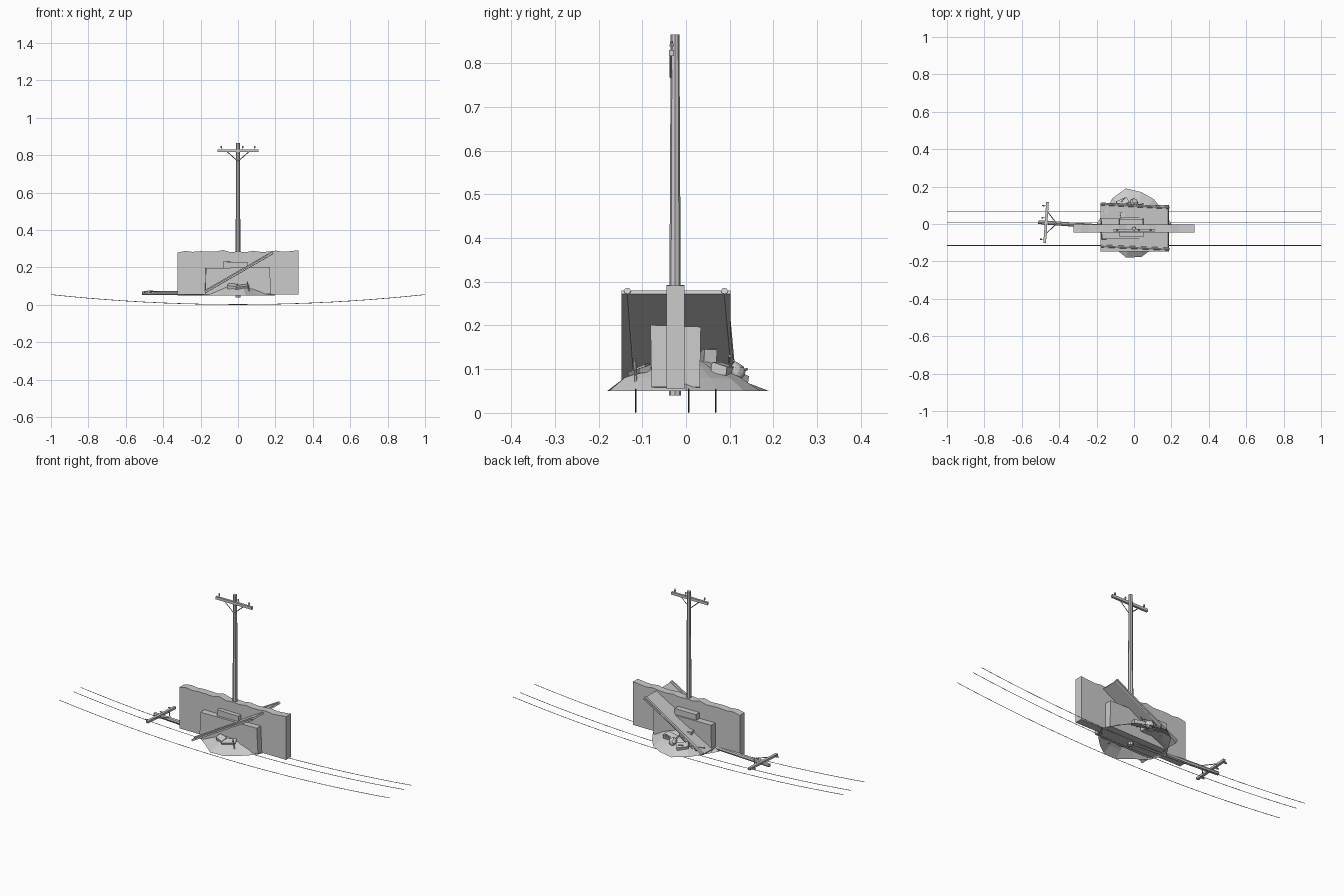
import bpy, bmesh, math, random
from mathutils import Vector, Matrix

if "Cube" in bpy.data.objects:
    bpy.data.objects.remove(bpy.data.objects["Cube"])

random.seed(4)


def finish(name, bm, matrix=None):
    bmesh.ops.recalc_face_normals(bm, faces=bm.faces[:])
    if matrix is not None:
        bm.transform(matrix)
    me = bpy.data.meshes.new(name)
    bm.to_mesh(me)
    bm.free()
    ob = bpy.data.objects.new(name, me)
    bpy.context.collection.objects.link(ob)
    return ob


def add_box(bm, loc, size, rot=(0, 0, 0), jitter=0.0):
    m = Matrix.Translation(loc)
    for a, ax in zip(rot, "XYZ"):
        m = m @ Matrix.Rotation(math.radians(a), 4, ax)
    m = m @ Matrix.Diagonal((*size, 1))
    for v in bmesh.ops.create_cube(bm, size=1, matrix=m)["verts"]:
        v.co += Vector([random.uniform(-jitter, jitter) for _ in range(3)])


def add_rod(bm, a, b, r1, r2=None, sides=8):
    a, b = Vector(a), Vector(b)
    d = b - a
    m = Matrix.Translation((a + b) / 2) @ d.to_track_quat("Z", "Y").to_matrix().to_4x4()
    bmesh.ops.create_cone(bm, cap_ends=True, segments=sides, radius1=r1,
                          radius2=r1 if r2 is None else r2, depth=d.length, matrix=m)


PINS = (-0.09, 0.025, 0.09)


# utility pole, tip at local z = 0, arm along local x
def utility_pole(name, length, matrix):
    bm = bmesh.new()
    add_rod(bm, (0, 0, -length), (0, 0, 0), 0.010 + 0.005 * length, 0.010)
    add_box(bm, (0, -0.008, -0.042), (0.22, 0.012, 0.014))
    for s in (-1, 1):
        add_rod(bm, (s * 0.06, -0.010, -0.045), (0, -0.010, -0.098), 0.0025, sides=4)
    for x in PINS:
        add_rod(bm, (x, -0.008, -0.036), (x, -0.008, -0.022), 0.002, sides=6)
        add_rod(bm, (x, -0.008, -0.027), (x, -0.008, -0.015), 0.005, 0.003, sides=8)
    return finish(name, bm, matrix)


utility_pole("standing_pole", 0.825, Matrix.Translation((0, -0.025, 0.865)))
lay = Matrix(((0, 0, -1, 0), (1, 0, 0, 0), (0, -1, 0, 0), (0, 0, 0, 1)))
utility_pole("fallen_pole", 0.48, Matrix.Translation((-0.512, 0.01, 0.062))
             @ Matrix.Rotation(math.radians(-4), 4, "Z") @ lay)

# sagging wires
for i, y in enumerate((-0.115, 0.006, 0.068)):
    cu = bpy.data.curves.new("wire_%d" % i, "CURVE")
    cu.dimensions = "3D"
    cu.bevel_depth = 0.0016
    cu.bevel_resolution = 0
    sp = cu.splines.new("POLY")
    sp.points.add(20)
    for k, p in enumerate(sp.points):
        x = -1 + k / 10
        p.co = (x, y, 0.0016 + 0.053 * x * x, 1)
    bpy.context.collection.objects.link(bpy.data.objects.new("wire_%d" % i, cu))

# broken wall with ragged top
bm = bmesh.new()
n = 16
pts = [(-0.323 + 0.646 * i / n, 0.287 + random.uniform(-0.008, 0.006)) for i in range(n + 1)]
pts += [(0.323, 0.055), (-0.323, 0.055)]
f = bm.faces.new([bm.verts.new((x, -0.045, z)) for x, z in pts])
ex = bmesh.ops.extrude_face_region(bm, geom=[f])
for v in ex["geom"]:
    if isinstance(v, bmesh.types.BMVert):
        v.co.y += 0.041
finish("broken_wall", bm)

# masonry blocks through the wall
bm = bmesh.new()
add_box(bm, (0, -0.024, 0.127), (0.346, 0.112, 0.142), jitter=0.003)
finish("masonry_block", bm)
bm = bmesh.new()
add_box(bm, (-0.014, -0.02, 0.215), (0.13, 0.095, 0.032), jitter=0.002)
finish("upper_block", bm)

# leaning roof sheet with two rails
bm = bmesh.new()
add_box(bm, (0.004, -0.023, 0.171), (0.418, 0.25, 0.009), rot=(0, -30, 0))
finish("leaning_roof_sheet", bm)
bm = bmesh.new()
add_rod(bm, (-0.176, 0.107, 0.07), (0.186, 0.088, 0.279), 0.008, sides=8)
add_rod(bm, (-0.176, -0.118, 0.07), (0.186, -0.134, 0.279), 0.008, sides=8)
finish("roof_rails", bm)

# rubble mound, rings of a low cone
bm = bmesh.new()
radii = (0.20, 0.17, 0.17, 0.175, 0.195, 0.18, 0.17, 0.20, 0.185, 0.165, 0.185, 0.18, 0.165, 0.175)
rings = []
for s, z in ((1, 0.05), (0.75, 0.075), (0.5, 0.1), (0.25, 0.115)):
    ring = []
    for i, r in enumerate(radii):
        a = math.tau * i / len(radii)
        k = r * s * (1 if s == 1 else random.uniform(0.92, 1.08))
        dz = 0 if s == 1 else random.uniform(-0.006, 0.006)
        ring.append(bm.verts.new((k * math.cos(a), k * math.sin(a), z + dz)))
    rings.append(ring)
m = len(radii)
for a, b in zip(rings, rings[1:]):
    for i in range(m):
        bm.faces.new((a[i], a[(i + 1) % m], b[(i + 1) % m], b[i]))
top = bm.verts.new((0, 0, 0.12))
for i in range(m):
    bm.faces.new((rings[-1][i], rings[-1][(i + 1) % m], top))
finish("rubble_mound", bm)

# loose bricks: position, size, rotation
bm = bmesh.new()
for loc, size, rot in (
        ((-0.04, 0.05, 0.122), (0.07, 0.03, 0.05), (0, 4, 8)),
        ((-0.06, 0.115, 0.088), (0.06, 0.035, 0.018), (-20, 0, 30)),
        ((0.03, 0.085, 0.1), (0.08, 0.035, 0.022), (-15, 5, -12)),
        ((-0.13, 0.07, 0.085), (0.05, 0.04, 0.025), (0, -15, 50)),
        ((0.02, -0.105, 0.095), (0.07, 0.03, 0.014), (15, 0, 20)),
        ((-0.03, -0.1, 0.098), (0.05, 0.03, 0.02), (20, 0, -15))):
    add_box(bm, loc, size, rot, jitter=0.003)
finish("loose_bricks", bm)

# rounded boulder and bent bars in the heap
bm = bmesh.new()
bmesh.ops.create_icosphere(bm, subdivisions=2, radius=0.022,
                           matrix=Matrix.Translation((0.0, 0.113, 0.094)))
for v in bm.verts:
    v.co += Vector([random.uniform(-0.0015, 0.0015) for _ in range(3)])
finish("boulder", bm)
bm = bmesh.new()
for a, b in (((-0.12, 0.06, 0.08), (-0.05, 0.14, 0.1)), ((-0.11, 0.1, 0.08), (-0.03, 0.1, 0.13)),
             ((0.06, -0.115, 0.07), (0.05, -0.117, 0.125)), ((-0.02, 0.08, 0.08), (0.05, 0.11, 0.12))):
    add_rod(bm, a, b, 0.003, sides=6)
finish("bent_bars", bm)
